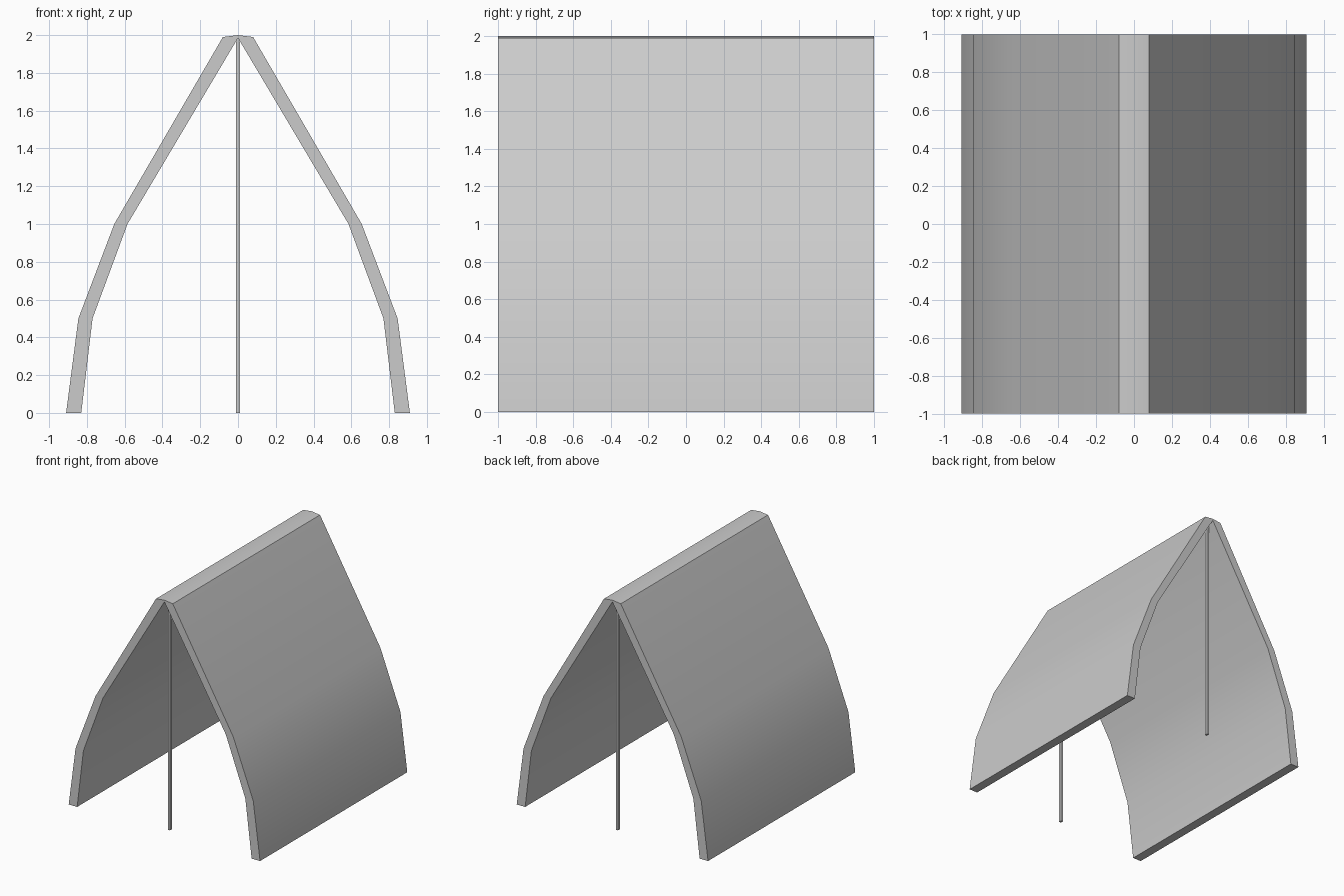
import bpy, bmesh, math

if "Cube" in bpy.data.objects:
    bpy.data.objects.remove(bpy.data.objects["Cube"])

# Half cross-section of the tent cloth, ground to ridge (x, z)
OUTER = [(0.91, 0), (0.845, 0.5), (0.655, 1.0), (0.08, 1.99), (0, 2.0)]
INNER = [(0.83, 0), (0.77, 0.5), (0.585, 1.0), (0, 1.985)]


def mirrored(half):
    return half + [(-x, z) for x, z in reversed(half[:-1])]


# Tent canopy: closed profile extruded along y
bm = bmesh.new()
profile = mirrored(OUTER) + mirrored(INNER)[::-1]
cap = bm.faces.new([bm.verts.new((x, -1, z)) for x, z in profile])
ext = bmesh.ops.extrude_face_region(bm, geom=[cap], use_keep_orig=True)
for v in ext["geom"]:
    if isinstance(v, bmesh.types.BMVert):
        v.co.y = 1
bmesh.ops.recalc_face_normals(bm, faces=bm.faces)
mesh = bpy.data.meshes.new("tent_canopy")
bm.to_mesh(mesh)
bm.free()
canopy = bpy.data.objects.new("tent_canopy", mesh)
bpy.context.collection.objects.link(canopy)
bpy.context.view_layer.objects.active = canopy
canopy.select_set(True)
bpy.ops.object.shade_smooth_by_angle(angle=math.radians(30))

# Upright poles just inside each open end
for name, y in (("front_pole", -0.925), ("back_pole", 0.925)):
    bpy.ops.mesh.primitive_cube_add(size=1, location=(0, y, 0.993))
    pole = bpy.context.object
    pole.name = name
    pole.scale = (0.02, 0.027, 1.986)
